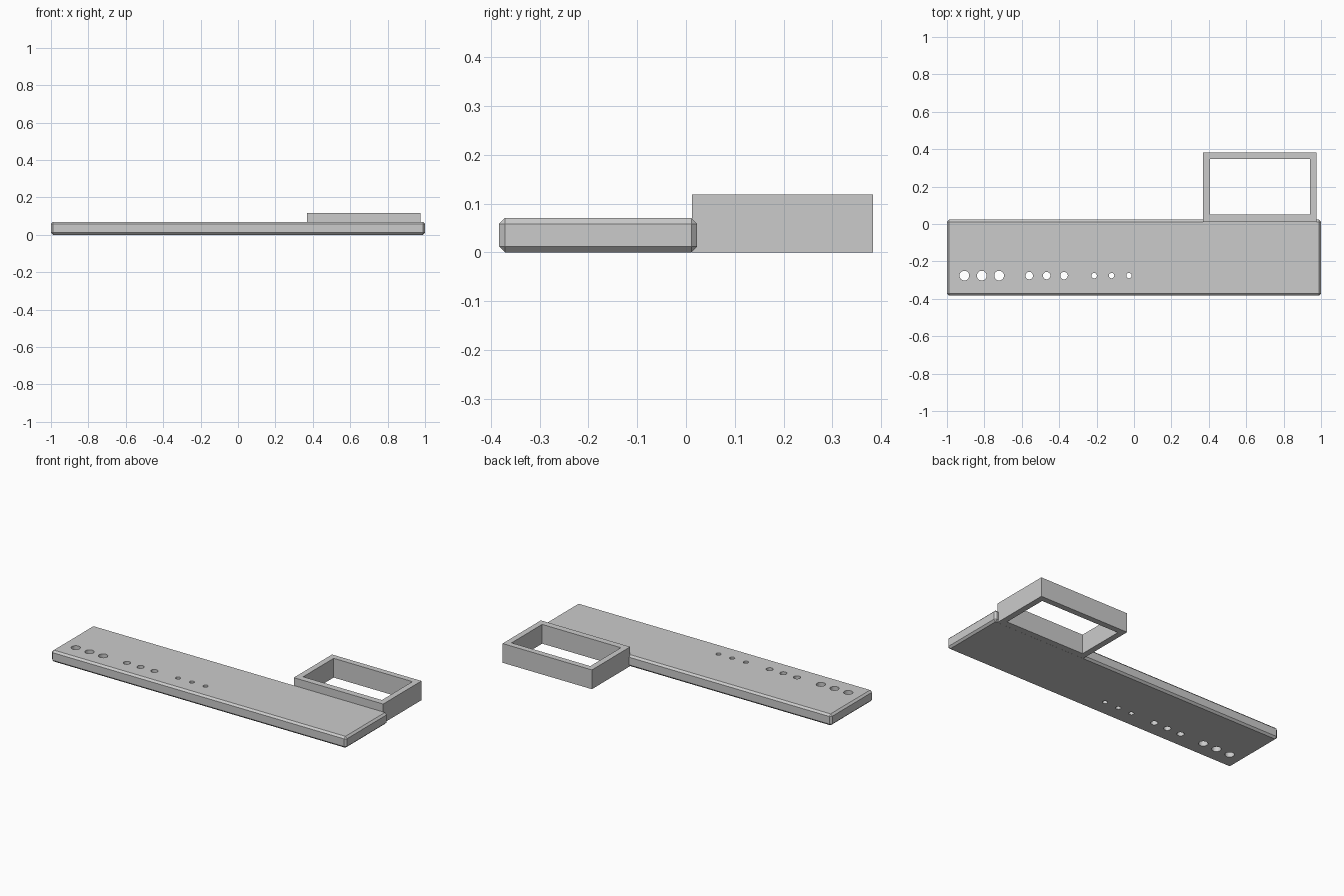
import bpy

default = bpy.data.objects.get("Cube")
if default:
    bpy.data.objects.remove(default, do_unlink=True)

grey = bpy.data.materials.new("plain grey")
grey.use_nodes = True
grey.diffuse_color = (0.6, 0.6, 0.6, 1)
grey.node_tree.nodes["Principled BSDF"].inputs["Base Color"].default_value = (0.6, 0.6, 0.6, 1)


def box(name, low, high):
    """Axis-aligned box between two corners."""
    centre = [(a + b) / 2 for a, b in zip(low, high)]
    bpy.ops.mesh.primitive_cube_add(size=1, location=centre)
    obj = bpy.context.object
    obj.name = obj.data.name = name
    obj.scale = [b - a for a, b in zip(low, high)]
    bpy.ops.object.transform_apply(location=False, rotation=False, scale=True)
    obj.data.materials.append(grey)
    return obj


def apply(obj, mod):
    bpy.context.view_layer.objects.active = obj
    bpy.ops.object.modifier_apply(modifier=mod.name)


def cut(obj, cutter):
    """Subtract the cutter, then discard it."""
    cutter.hide_render = True
    mod = obj.modifiers.new("cut", 'BOOLEAN')
    mod.operation = 'DIFFERENCE'
    mod.solver = 'EXACT'
    mod.object = cutter
    apply(obj, mod)
    bpy.data.objects.remove(cutter, do_unlink=True)


# Long plate with chamfered edges
plate = box("plate", (-1, -0.383, 0), (1, 0.023, 0.07))
chamfer = plate.modifiers.new("chamfer", 'BEVEL')
chamfer.width = 0.0115
chamfer.segments = 1
chamfer.limit_method = 'NONE'
apply(plate, chamfer)

# Three groups of three through holes, shrinking along the plate
for middle, radius in ((-0.814, 0.026), (-0.467, 0.02), (-0.12, 0.0145)):
    for step in (-1, 0, 1):
        bpy.ops.mesh.primitive_cylinder_add(
            vertices=32, radius=radius, depth=0.3,
            location=(middle + step * 0.093, -0.276, 0.035))
        drill = bpy.context.object
        drill.data.materials.append(grey)
        cut(plate, drill)

# Open rectangular frame on the back edge
frame = box("frame", (0.37, 0.012, 0), (0.976, 0.383, 0.118))
cut(frame, box("frame_opening", (0.406, 0.051, -0.1), (0.94, 0.347, 0.3)))
